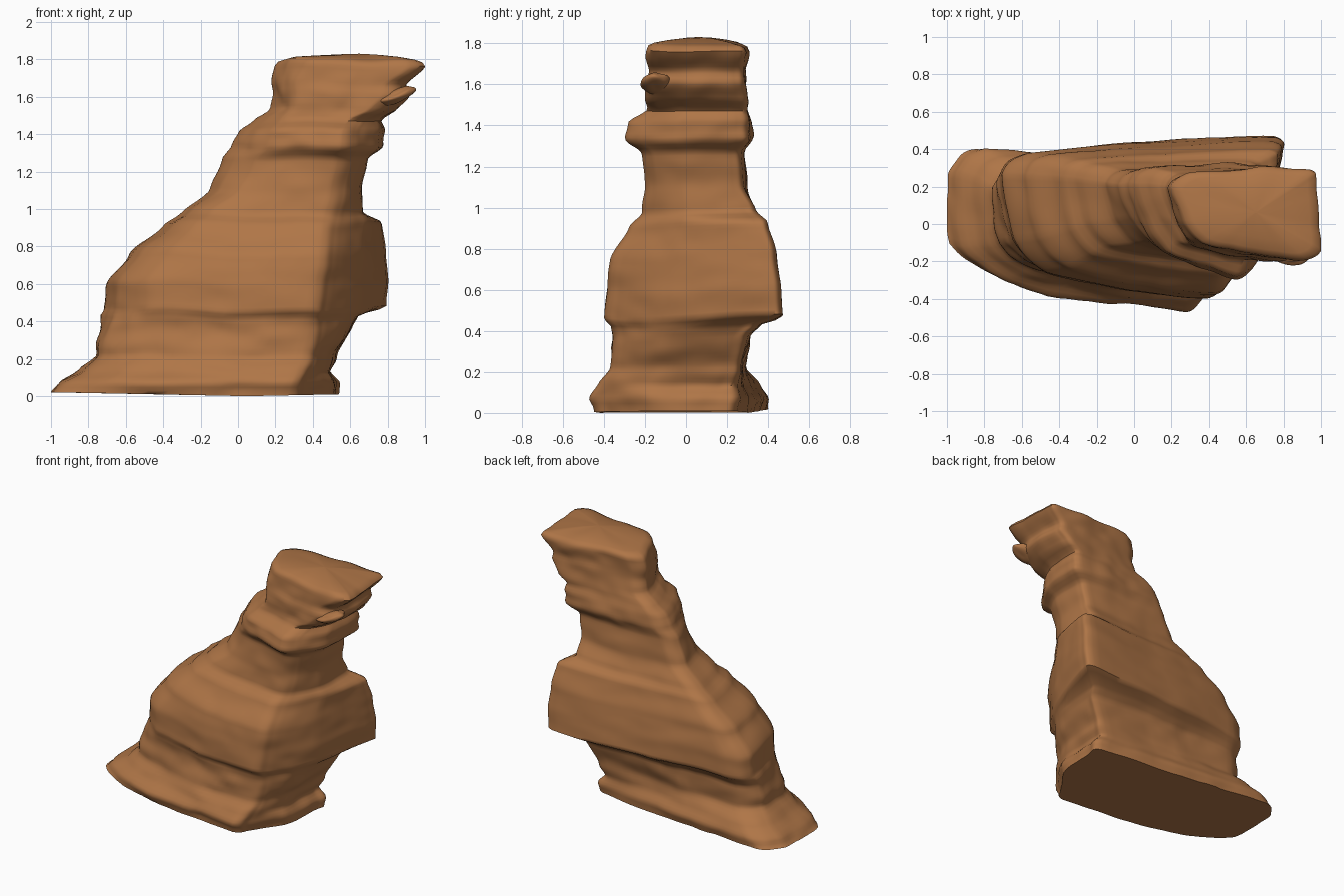
import bpy, math
from mathutils import Vector, noise

if "Cube" in bpy.data.objects:
    bpy.data.objects.remove(bpy.data.objects["Cube"])

# Strata: z, left x, right x (front), right x (back), front y, back-left y, back-right y
STRATA = [
    (0.01, -0.99, 0.34, 0.54, -0.44, 0.40, 0.25),
    (0.07, -0.95, 0.36, 0.54, -0.47, 0.41, 0.26),
    (0.14, -0.84, 0.38, 0.48, -0.42, 0.36, 0.25),
    (0.22, -0.75, 0.42, 0.51, -0.37, 0.29, 0.26),
    (0.38, -0.74, 0.46, 0.61, -0.36, 0.30, 0.30),
    (0.43, -0.73, 0.46, 0.64, -0.37, 0.34, 0.36),
    (0.46, -0.71, 0.47, 0.78, -0.40, 0.38, 0.47),
    (0.60, -0.70, 0.49, 0.79, -0.39, 0.38, 0.46),
    (0.76, -0.58, 0.51, 0.78, -0.37, 0.37, 0.44),
    (0.92, -0.40, 0.52, 0.77, -0.27, 0.34, 0.40),
    (0.98, -0.31, 0.53, 0.66, -0.21, 0.32, 0.34),
    (1.10, -0.15, 0.57, 0.66, -0.20, 0.29, 0.28),
    (1.27, -0.08, 0.60, 0.69, -0.21, 0.28, 0.27),
    (1.34, -0.02, 0.62, 0.78, -0.29, 0.30, 0.31),
    (1.42, 0.02, 0.63, 0.79, -0.28, 0.29, 0.31),
    (1.48, 0.09, 0.67, 0.76, -0.20, 0.28, 0.29),
    (1.54, 0.17, 0.78, 0.84, -0.20, 0.27, 0.30),
    (1.62, 0.17, 0.86, 0.91, -0.20, 0.26, 0.29),
    (1.67, 0.17, 0.86, 0.89, -0.18, 0.26, 0.28),
    (1.77, 0.20, 0.99, 0.98, -0.19, 0.27, 0.29),
]
# Height and strength of the front-left chamfer
CHAMFER = [(0.0, 1.0), (0.95, 1.0), (1.25, 1.25), (1.45, 1.25), (1.60, 1.05), (1.80, 1.05)]
SIDE_STEPS = 10


def mix(a, b, t):
    return a + (b - a) * t


def sample(table, z):
    for a, b in zip(table, table[1:]):
        if z <= b[0]:
            t = max(0, (z - a[0]) / (b[0] - a[0]))
            t = mix(t, t * t * (3 - 2 * t), 0.5)
            return [mix(p, q, t) for p, q in zip(a[1:], b[1:])]
    return list(table[-1][1:])


def section(z):
    """Closed, softly cornered outline of the rock at height z."""
    xl, xf, xb, yf, yl, yr = sample(STRATA, z)
    k = sample(CHAMFER, z)[0]
    w, h = xf - xl, yl - yf
    slant = 0.06 if z > 0.4 else 0.15 * z             # left end leans to the back
    fin = min(1, max(0, (xb - xf - 0.15) / 0.12))     # back fin on the main bed
    pts = [Vector(p) for p in (
        (xl + slant, yf + 0.40 * k * h), (xl + 0.20 * k * w, yf + 0.18 * k * h),
        (xl + 0.58 * w, yf + 0.05 * k ** 3 * h), (xf - 0.08, yf), (xf + 0.01, yf + 0.10 * h),
        (mix(xf, xb, mix(0.82, 0.55, fin)) + 0.01, mix(yf, yr, 0.40)),
        (xb, yr - 0.13 * h), (xb - 0.04, yr),
        (mix(xl, xb, 0.5), mix(yl, yr, 0.5) + 0.01), (xl + 0.11 * w, yl),
        (xl, yl - 0.15 * h))]
    ring, n = [], len(pts)
    for i in range(n):
        a, b, c, d = (pts[(i + j) % n] for j in (-1, 0, 1, 2))
        for s in range(SIDE_STEPS):
            t = s / SIDE_STEPS
            lin = b.lerp(c, t)
            cat = 0.5 * (2 * b + (c - a) * t + (2 * a - 5 * b + 4 * c - d) * t * t
                         + (3 * b - a - 3 * c + d) * t ** 3)
            ring.append(lin.lerp(cat, 0.6))
    return ring


def weather(p, centre):
    """Push a point in or out with layered noise, stronger on the banded rock."""
    out = Vector((p.x - centre.x, p.y - centre.y, 0)).normalized()
    layer = noise.noise(Vector((p.x * 2.5, p.y * 2.5, p.z * 9)))
    lump = noise.noise(Vector((p.x * 3.5 + 7, p.y * 3.5, p.z * 4)))
    fine = noise.noise(Vector((p.x * 9, p.y * 9 + 3, p.z * 12)))
    band = 1.2 if p.z < 0.45 or p.z > 1.3 else 0.5
    return p + out * (band * (0.014 * layer + 0.009 * fine) + 0.012 * lump)


def finish(obj):
    """Colour and smooth-shade the active object."""
    obj.data.materials.append(sandstone)
    bpy.ops.object.select_all(action='DESELECT')
    bpy.context.view_layer.objects.active = obj
    obj.select_set(True)
    bpy.ops.object.shade_smooth_by_angle(angle=math.radians(60))


sandstone = bpy.data.materials.new("sandstone")
sandstone.diffuse_color = (0.43, 0.18, 0.063, 1)
sandstone.use_nodes = True
sandstone.node_tree.nodes["Principled BSDF"].inputs["Base Color"].default_value = sandstone.diffuse_color

# Leaning rock tower: lofted strata from base to rim
verts, faces = [], []
for i in range(97):
    z = 0.01 + 1.76 * i / 96
    ring = section(z)
    c = sum(ring, Vector((0, 0))) / len(ring)
    for p in ring:
        q = weather(Vector((p.x, p.y, z)), c)
        # Beds dip and wander a little along the rock
        q.z += 0.022 * min(1, z / 0.3) * noise.noise(Vector((q.x * 2.5, q.y * 2.5, z * 0.8)))
        q.x = max(-1, min(1, q.x))
        verts.append(q)
n = len(ring)

# Domed top, closing in over the rim
rim = verts[-n:]
c = sum(rim, Vector()) / n
for s, dz in ((0.96, 0.022), (0.85, 0.034), (0.6, 0.048), (0.3, 0.058), (0.02, 0.064)):
    for p in rim:
        q = c.lerp(p, s)
        q.z += dz + 0.01 * s * noise.noise(q * 5)
        verts.append(q)
rows = len(verts) // n
for r in range(rows - 1):
    for i in range(n):
        j = (i + 1) % n
        faces.append((r * n + i, r * n + j, (r + 1) * n + j, (r + 1) * n + i))
faces.append(tuple(range(n - 1, -1, -1)))
faces.append(tuple((rows - 1) * n + i for i in range(n)))
# Underside sags slightly at the middle of the base
for v in verts[:n]:
    v.z = 0.02 * min(1, abs(v.x - 0.05))
mesh = bpy.data.meshes.new("rock_tower")
mesh.from_pydata(verts, [], faces)
tower = bpy.data.objects.new("rock_tower", mesh)
bpy.context.collection.objects.link(tower)
finish(tower)

# Small weathered knob under the front of the cap
bpy.ops.mesh.primitive_ico_sphere_add(subdivisions=4, radius=1, location=(0.85, -0.15, 1.605),
                                      rotation=(0, math.radians(-25), 0))
knob = bpy.context.object
knob.name = "cap_knob"
knob.scale = (0.11, 0.07, 0.035)
for v in knob.data.vertices:
    v.co *= 1 + 0.2 * noise.noise(v.co * 1.2)
finish(knob)
